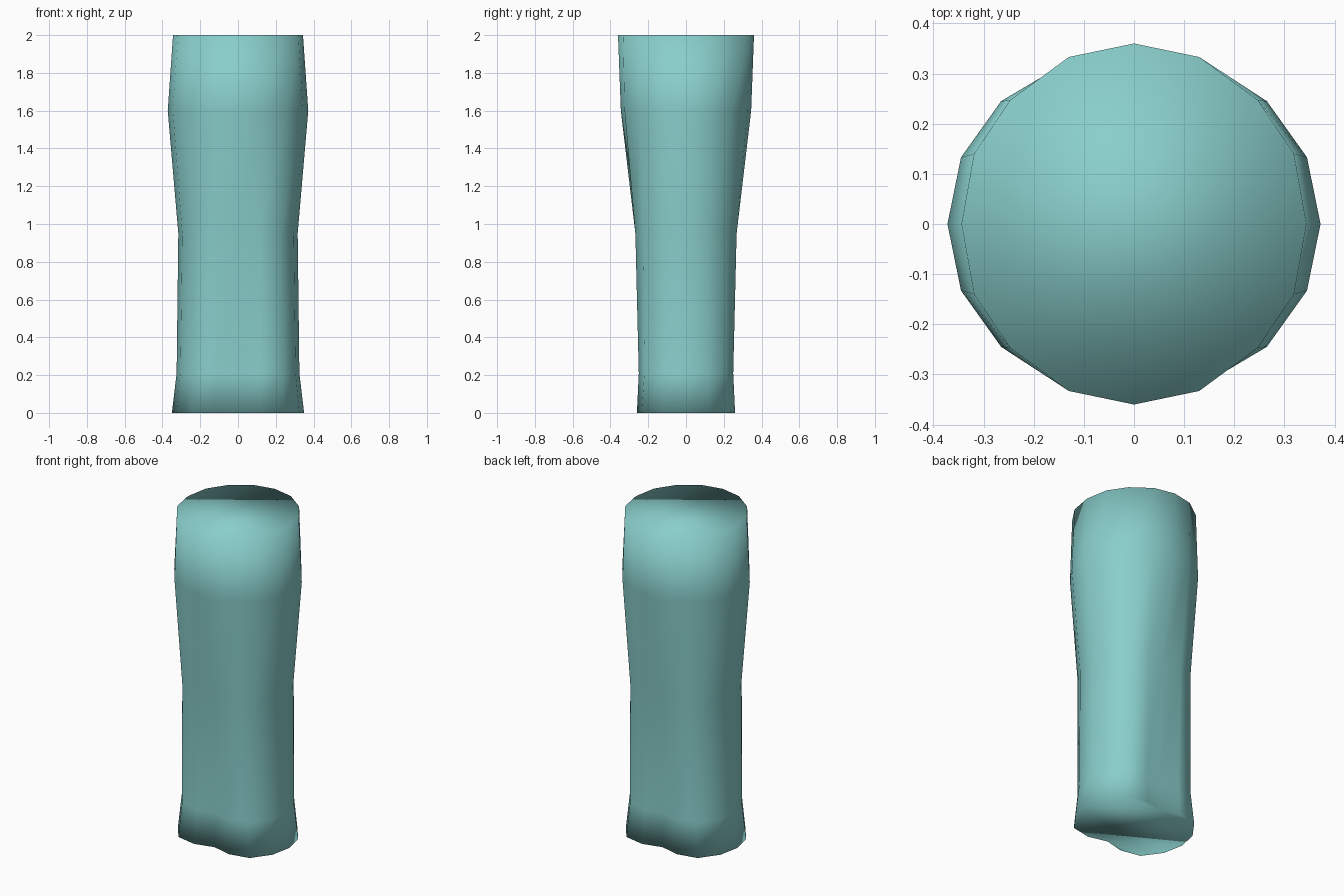
import bpy, bmesh

if "Cube" in bpy.data.objects:
    bpy.data.objects.remove(bpy.data.objects["Cube"])

# Each ring: height, then a quarter outline from the centre front round to the side
RINGS = [
    (0.00, [(0, .23), (.12, .26), (.245, .235), (.325, .125), (.35, 0)]),
    (0.21, [(0, .215), (.115, .25), (.23, .22), (.305, .115), (.325, 0)]),
    (0.95, [(0, .245), (.115, .268), (.225, .225), (.295, .12), (.316, 0)]),
    (1.60, [(0, .345), (.13, .325), (.265, .245), (.345, .133), (.372, 0)]),
    (2.00, [(0, .36), (.13, .333), (.247, .247), (.319, .14), (.344, 0)]),
]


def full_outline(q):
    """Mirror a quarter outline into a closed 16-point loop, counter-clockwise."""
    half = [(x, -y) for x, y in q] + [(x, y) for x, y in q[-2::-1]]
    return half + [(-x, y) for x, y in half[-2:0:-1]]


bm = bmesh.new()
loops = [[bm.verts.new((x, y, z)) for x, y in full_outline(q)] for z, q in RINGS]

# Side walls
for low, high in zip(loops, loops[1:]):
    n = len(low)
    for i in range(n):
        j = (i + 1) % n
        bm.faces.new((low[i], low[j], high[j], high[i]))

# Flat caps at waist and hem
bm.faces.new(loops[-1])
bm.faces.new(loops[0][::-1])
bmesh.ops.recalc_face_normals(bm, faces=bm.faces)
for f in bm.faces:
    f.smooth = True

mesh = bpy.data.meshes.new("trousers")
bm.to_mesh(mesh)
bm.free()
trousers = bpy.data.objects.new("trousers", mesh)
bpy.context.collection.objects.link(trousers)

# Teal cloth
mat = bpy.data.materials.new("teal_cloth")
mat.diffuse_color = (0.25, 0.62, 0.60, 1)
mat.use_nodes = True
mat.node_tree.nodes["Principled BSDF"].inputs["Base Color"].default_value = mat.diffuse_color
mesh.materials.append(mat)
